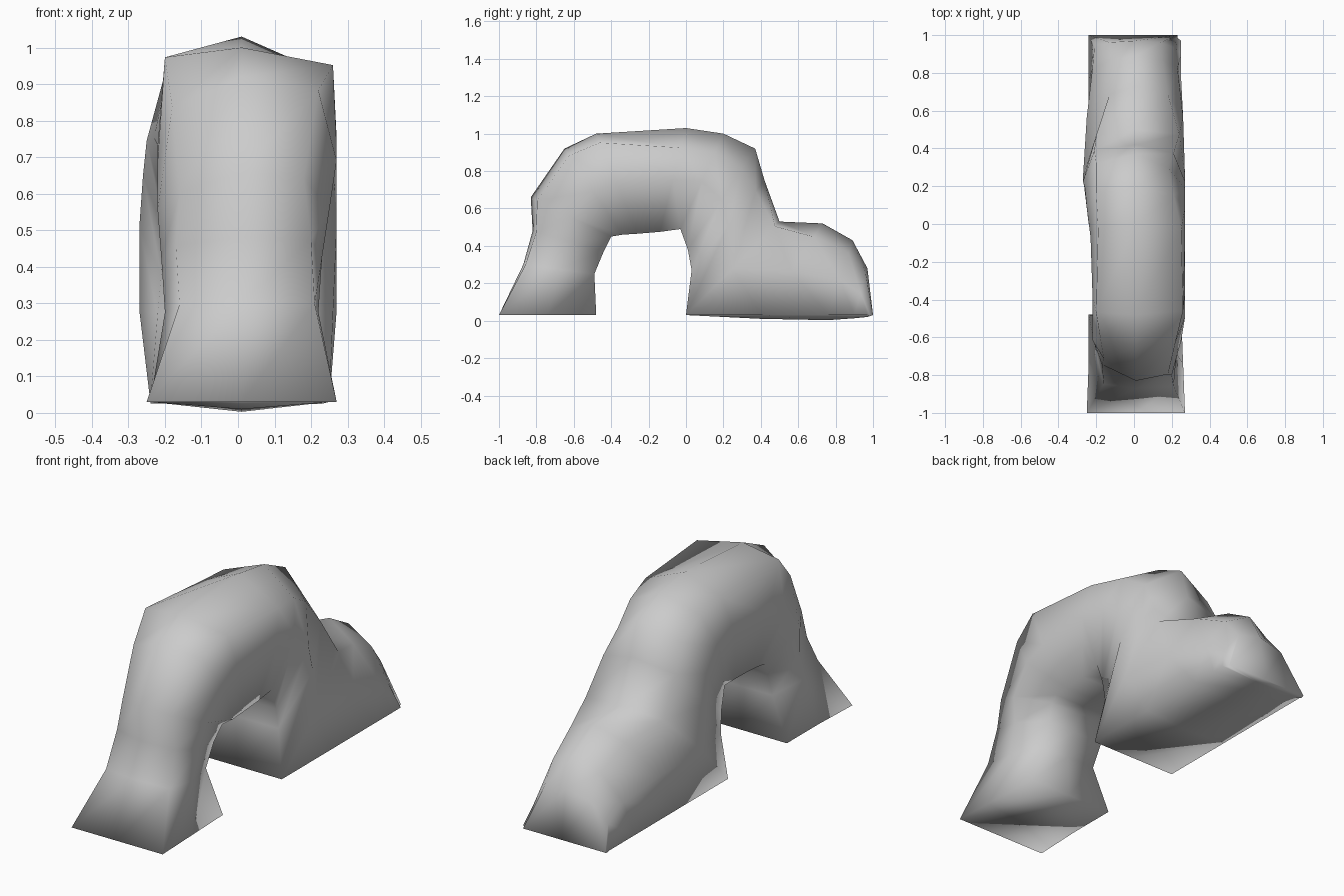
import bpy, bmesh
from mathutils import Vector

# Ribs around the arch: outer (y,z), inner (y,z), outer left/right x, side left/right x,
# left/right corner inset
RIBS = [
    ((-1.00, .03), (-.48, .03), -.25, .27, -.24, .26, 0, 0),
    ((-.87, .30), (-.49, .25), -.16, .21, -.20, .22, .06, .03),
    ((-.82, .48), (-.44, .37), -.17, .20, -.21, .23, .20, .05),
    ((-.83, .66), (-.40, .45), -.16, .18, -.22, .25, .27, .08),
    ((-.65, .92), (-.34, .46), -.18, .22, -.22, .27, .18, .08),
    ((-.48, 1.0), (-.26, .465), -.20, .26, -.22, .27, .05, .09),
    ((0.00, 1.03), (-.14, .475), -.19, .25, -.23, .27, .15, .19),
    ((.20, 1.0), (-.03, .49), -.20, .21, -.25, .27, .14, .20),
    ((.37, .92), (0.01, .38), -.20, .18, -.26, .27, .14, .20),
    ((.42, .75), (.03, .27), -.21, .21, -.27, .27, .08, .12),
    ((.50, .53), (.00, .03), -.20, .24, -.27, .27, .06, .05),
    ((.73, .52), (.40, .01), -.13, .18, -.25, .26, .14, .14),
    ((.89, .43), (.76, .003), -.12, .15, -.22, .23, .16, .16),
    ((.97, .28), (.90, .013), -.13, .14, -.21, .21, .12, .12),
    ((1.00, .03), (.97, .02), -.24, .23, -.24, .23, 0, 0),
]


def rib(bm, outer, inner, ol, orr, sl, sr, inset_l, inset_r):
    o, i = Vector(outer), Vector(inner)
    cl, cr = o.lerp(i, inset_l), o.lerp(i, inset_r)
    m = o.lerp(i, .5)
    foot = i.y < .04
    il, ir = (-.24, .25) if foot else (sl + .05, sr - .06)
    # Underside corners lift slightly above its middle
    e = Vector((i.x, max(i.y, .03)))
    pts = [(ol, cl), (.01, o), (orr, cr), (sr, m), (ir, e), (.01, i), (il, e), (sl, m)]
    return [bm.verts.new((x, p.x, p.y)) for x, p in pts]


# Arched body with front leg and rear block
bm = bmesh.new()
rings = [rib(bm, *r) for r in RIBS]
for a, b in zip(rings, rings[1:]):
    for k in range(8):
        n = (k + 1) % 8
        bm.faces.new((a[k], a[n], b[n], b[k]))
# Closed ends, as two halves
for r in (rings[0], rings[-1]):
    bm.faces.new((r[0], r[1], r[5], r[6], r[7]))
    bm.faces.new((r[1], r[2], r[3], r[4], r[5]))
bmesh.ops.recalc_face_normals(bm, faces=bm.faces)
for f in bm.faces:
    f.smooth = True
mesh = bpy.data.meshes.new("arched_body")
bm.to_mesh(mesh)
bm.free()
body = bpy.data.objects.new("arched_body", mesh)
bpy.context.collection.objects.link(body)
